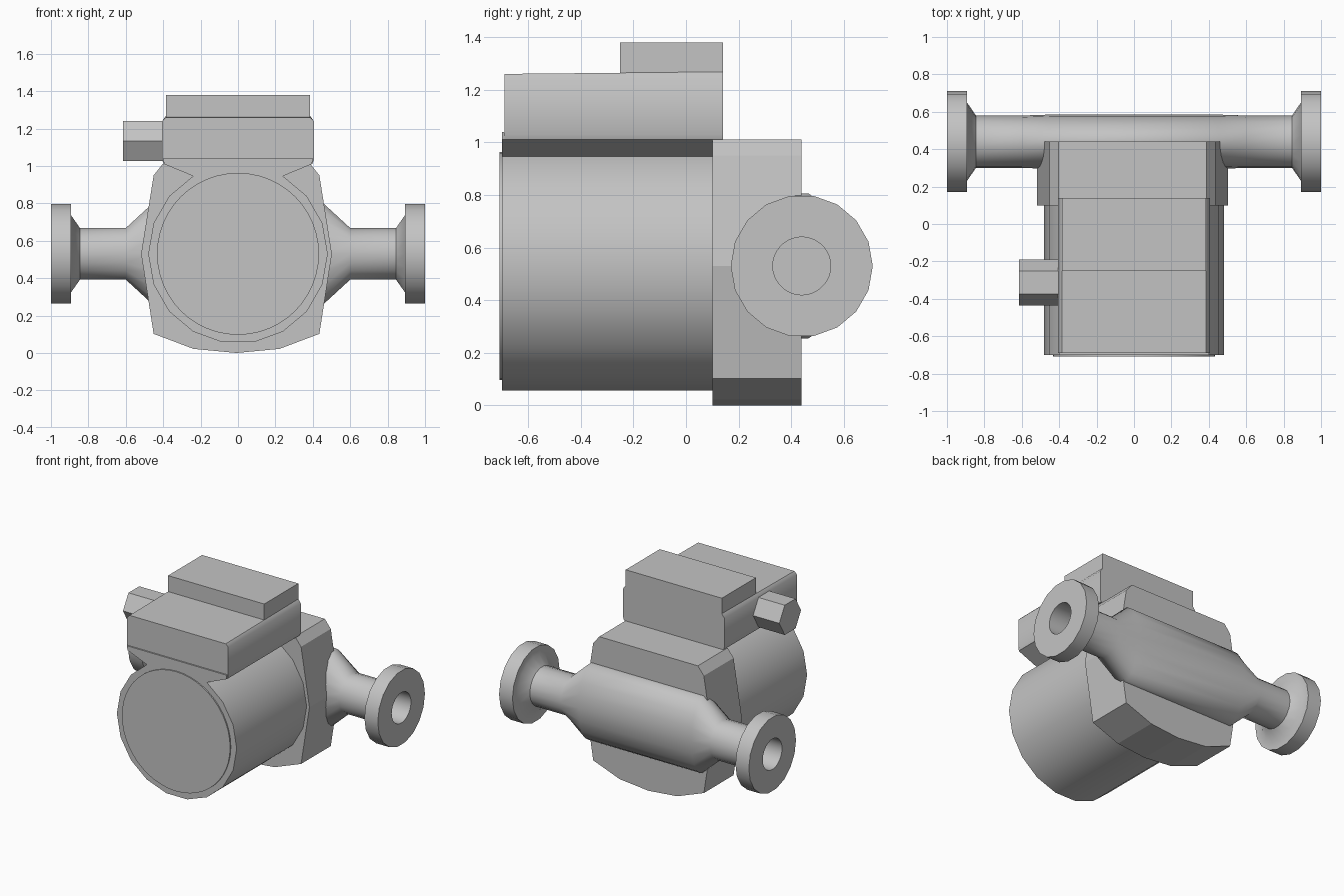
import bpy
import bmesh
from math import cos, sin, pi, radians

cube = bpy.data.objects.get("Cube")
if cube:
    bpy.data.objects.remove(cube, do_unlink=True)

GREY = (0.55, 0.55, 0.55, 1)
metal = bpy.data.materials.new("plain grey metal")
metal.use_nodes = True
metal.diffuse_color = GREY
metal.node_tree.nodes["Principled BSDF"].inputs["Base Color"].default_value = GREY

AXIS_Z = 0.53   # shared height of motor and pipe axes
PIPE_Y = 0.44
SIDES = 18


def finish(name, bm):
    bmesh.ops.recalc_face_normals(bm, faces=bm.faces)
    mesh = bpy.data.meshes.new(name)
    bm.to_mesh(mesh)
    bm.free()
    mesh.materials.append(metal)
    ob = bpy.data.objects.new(name, mesh)
    bpy.context.collection.objects.link(ob)
    return ob


def activate(ob):
    bpy.ops.object.select_all(action='DESELECT')
    ob.select_set(True)
    bpy.context.view_layer.objects.active = ob


def smooth(ob, angle=30):
    activate(ob)
    bpy.ops.object.shade_smooth_by_angle(angle=radians(angle))


def circle(radius, sides, cx=0, cz=AXIS_Z):
    return [(cx + radius * cos(2 * pi * i / sides), cz + radius * sin(2 * pi * i / sides))
            for i in range(sides)]


def mirrored(half):
    """Close a right-hand x,z outline with its mirror image."""
    return half + [(-x, z) for x, z in reversed(half) if x]


def extrude_y(name, outline, front, back):
    """Extrude an x,z outline along y."""
    bm = bmesh.new()
    face = bm.faces.new([bm.verts.new((x, front, z)) for x, z in outline])
    moved = bmesh.ops.extrude_face_region(bm, geom=[face], use_keep_orig=True)["geom"]
    bmesh.ops.translate(bm, vec=(0, back - front, 0),
                        verts=[v for v in moved if isinstance(v, bmesh.types.BMVert)])
    return finish(name, bm)


def loft_x(name, sections, sides):
    """Join elliptical sections (x, y radius, z radius) along the pipe axis."""
    bm = bmesh.new()
    rings = []
    for x, ry, rz in sections:
        rings.append([bm.verts.new((x, PIPE_Y + ry * cos(2 * pi * i / sides),
                                    AXIS_Z + rz * sin(2 * pi * i / sides)))
                      for i in range(sides)])
    for a, b in zip(rings, rings[1:]):
        for i in range(sides):
            j = (i + 1) % sides
            bm.faces.new((a[i], a[j], b[j], b[i]))
    bm.faces.new(rings[0])
    bm.faces.new(rings[-1])
    return finish(name, bm)


# Motor housing and end cap
MOTOR_R = 0.48
smooth(extrude_y("motor_housing", circle(MOTOR_R, SIDES), -0.70, 0.10))
smooth(extrude_y("motor_end_cap", circle(0.433, 48), -0.709, -0.70))

# Pump housing behind the motor
housing = mirrored([(0, 0.0), (0.23, 0.022), (0.443, 0.102), (0.51, AXIS_Z),
                    (0.443, 0.95), (0.395, 1.01)])
extrude_y("pump_housing", [(x - 0.008, z) for x, z in housing], 0.10, PIPE_Y)

# Skirt joining the terminal box to the motor
rim = [(MOTOR_R * cos(radians(a)), AXIS_Z + MOTOR_R * sin(radians(a))) for a in (80, 60)]
extrude_y("box_skirt", mirrored(rim + [(0.395, 1.01), (0.40, 1.04)]), -0.70, 0.10)

# Terminal box with a gently sloping lid
box = extrude_y("terminal_box", mirrored([(0.398, 1.01), (0.405, 1.03), (0.405, 1.24),
                                          (0.385, 1.268)]), -0.69, 0.14)
for v in box.data.vertices:
    if v.co.z > 1.25 and v.co.y < 0:
        v.co.z -= 0.008
smooth(box, 40)
extrude_y("raised_box_cover", mirrored([(0.385, 1.26), (0.385, 1.38)]), -0.25, 0.14)

# Hexagonal cable gland on the right side of the box
bm = bmesh.new()
bmesh.ops.create_cone(bm, cap_ends=True, segments=6, radius1=0.124, radius2=0.124, depth=0.215)
for v in bm.verts:
    x, y, z = v.co
    v.co = (z - 0.5075, x, y)
# Turn the hexagon so that its flats lie at the top and bottom
if max(v.co.y for v in bm.verts) < 0.12:
    for v in bm.verts:
        v.co.y, v.co.z = v.co.z, v.co.y
bmesh.ops.translate(bm, vec=(0, -0.313, 1.134), verts=bm.verts)
finish("cable_gland", bm)

# Pipe: flanged ends, round necks and a tall flattened middle
half = [(1.0, 0.27, 0.27), (0.893, 0.27, 0.27), (0.893, 0.21, 0.21), (0.845, 0.14, 0.14),
        (0.60, 0.14, 0.14), (0.45, 0.145, 0.28)]
pipe = loft_x("flanged_pipe", half + [(-x, ry, rz) for x, ry, rz in reversed(half)], SIDES)

# Blind bores in both flanges
for side in (1, -1):
    cutter = loft_x("bore_cutter", [(side * 0.6, 0.11, 0.11), (side * 1.1, 0.11, 0.11)], 36)
    cutter.hide_render = True
    activate(pipe)
    cut = pipe.modifiers.new("bore", 'BOOLEAN')
    cut.operation = 'DIFFERENCE'
    cut.solver = 'EXACT'
    cut.object = cutter
    bpy.ops.object.modifier_apply(modifier=cut.name)
    bpy.data.objects.remove(cutter, do_unlink=True)
smooth(pipe, 45)
